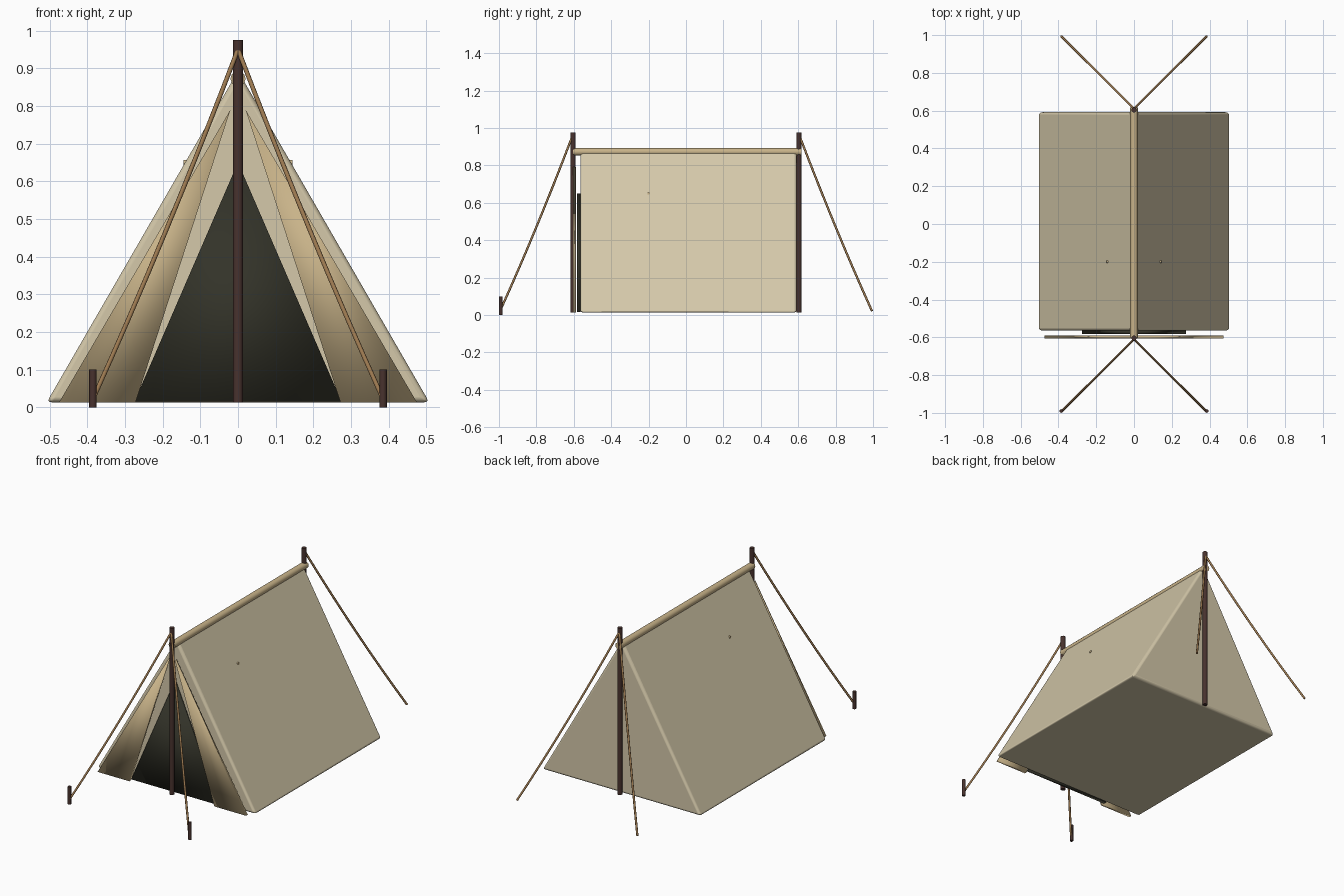
import bpy, bmesh, math
from mathutils import Vector

if "Cube" in bpy.data.objects:
    bpy.data.objects.remove(bpy.data.objects["Cube"])


def material(name, rgb):
    m = bpy.data.materials.new(name)
    m.diffuse_color = (*rgb, 1)
    m.use_nodes = True
    m.node_tree.nodes["Principled BSDF"].inputs["Base Color"].default_value = m.diffuse_color
    return m


CANVAS = material("pale canvas", (0.66, 0.58, 0.40))
TAN = material("tan canvas", (0.58, 0.45, 0.25))
WOOD = material("dark wood", (0.065, 0.032, 0.027))
ROPE = material("rope brown", (0.33, 0.19, 0.08))
DARK = material("dark opening", (0.033, 0.033, 0.022))


def add_object(name, bm, mat):
    bmesh.ops.recalc_face_normals(bm, faces=bm.faces)
    mesh = bpy.data.meshes.new(name)
    bm.to_mesh(mesh)
    bm.free()
    mesh.materials.append(mat)
    ob = bpy.data.objects.new(name, mesh)
    bpy.context.collection.objects.link(ob)
    return ob


def prism(name, outline, y0, y1, mat, smooth=True):
    """Extrude an x,z outline along y."""
    bm = bmesh.new()
    face = bm.faces.new([bm.verts.new((x, y0, z)) for x, z in outline])
    ext = bmesh.ops.extrude_face_region(bm, geom=[face])
    verts = [v for v in ext["geom"] if isinstance(v, bmesh.types.BMVert)]
    bmesh.ops.translate(bm, verts=verts, vec=(0, y1 - y0, 0))
    ob = add_object(name, bm, mat)
    for p in ob.data.polygons:
        p.use_smooth = smooth
    return ob


def rod(name, a, b, r, mat, sides=12):
    """Cylinder between two points."""
    a, b = Vector(a), Vector(b)
    bm = bmesh.new()
    bmesh.ops.create_cone(bm, cap_ends=True, segments=sides, radius1=r,
                          radius2=r, depth=(b - a).length)
    bm.transform((b - a).to_track_quat('Z', 'Y').to_matrix().to_4x4())
    bmesh.ops.translate(bm, verts=bm.verts, vec=(a + b) / 2)
    ob = add_object(name, bm, mat)
    for p in ob.data.polygons:
        p.use_smooth = len(p.vertices) == 4
    return ob


def rope(name, a, b, r, sag):
    """Slightly sagging rope swept along a curve."""
    cu = bpy.data.curves.new(name, 'CURVE')
    cu.dimensions = '3D'
    cu.bevel_depth = r
    cu.bevel_resolution = 2
    cu.use_fill_caps = True
    sp = cu.splines.new('POLY')
    n = 8
    sp.points.add(n)
    for i in range(n + 1):
        t = i / n
        p = Vector(a).lerp(Vector(b), t)
        p.z -= sag * 4 * t * (1 - t)
        sp.points[i].co = (*p, 1)
    cu.materials.append(ROPE)
    ob = bpy.data.objects.new(name, cu)
    bpy.context.collection.objects.link(ob)


# Closed tent body with softened edges
body = prism("tent_body", [(-0.508, 0.013), (0.508, 0.013), (0, 0.893)],
             -0.565, 0.592, CANVAS, smooth=False)
bev = body.modifiers.new("soft_edges", 'BEVEL')
bev.width = 0.014
bev.segments = 3
bpy.context.view_layer.objects.active = body
body.select_set(True)
bpy.ops.object.shade_smooth_by_angle(angle=math.radians(40))
wn = body.modifiers.new("flat_panels", 'WEIGHTED_NORMAL')
wn.keep_sharp = True

# Dark doorway panel
prism("door_opening", [(-0.275, 0.015), (0.275, 0.015), (0, 0.65)],
      -0.583, -0.563, DARK)

# Tied-back door flaps
for s, side in ((-1, "left"), (1, "right")):
    prism(f"door_flap_{side}",
          [(s * 0.272, 0.013), (s * 0.475, 0.013), (s * 0.02, 0.79)],
          -0.605, -0.589, TAN)

# Ridge roll along the top
rod("ridge_roll", (0, -0.605, 0.872), (0, 0.617, 0.872), 0.020, TAN, 12)

# Upright poles and guy ropes, with pegs at the front
for e, end in ((-1, "front"), (1, "back")):
    rod(f"pole_{end}", (0, e * 0.604, 0.012), (0, e * 0.604, 0.975),
        0.0135, WOOD)
    for s, side in ((-1, "left"), (1, "right")):
        rope(f"guy_rope_{end}_{side}", (0, e * 0.61, 0.95),
             (s * 0.385, e * 0.994, 0.022), 0.006, 0.02)
        if e < 0:
            rod(f"peg_{side}", (s * 0.385, -0.99, 0), (s * 0.385, -0.99, 0.1),
                0.01, WOOD, 8)

# Small toggles poking through the side panels
for s, side in ((-1, "left"), (1, "right")):
    rod(f"toggle_{side}", (s * 0.11, -0.2, 0.65), (s * 0.145, -0.2, 0.65),
        0.007, TAN, 8)
